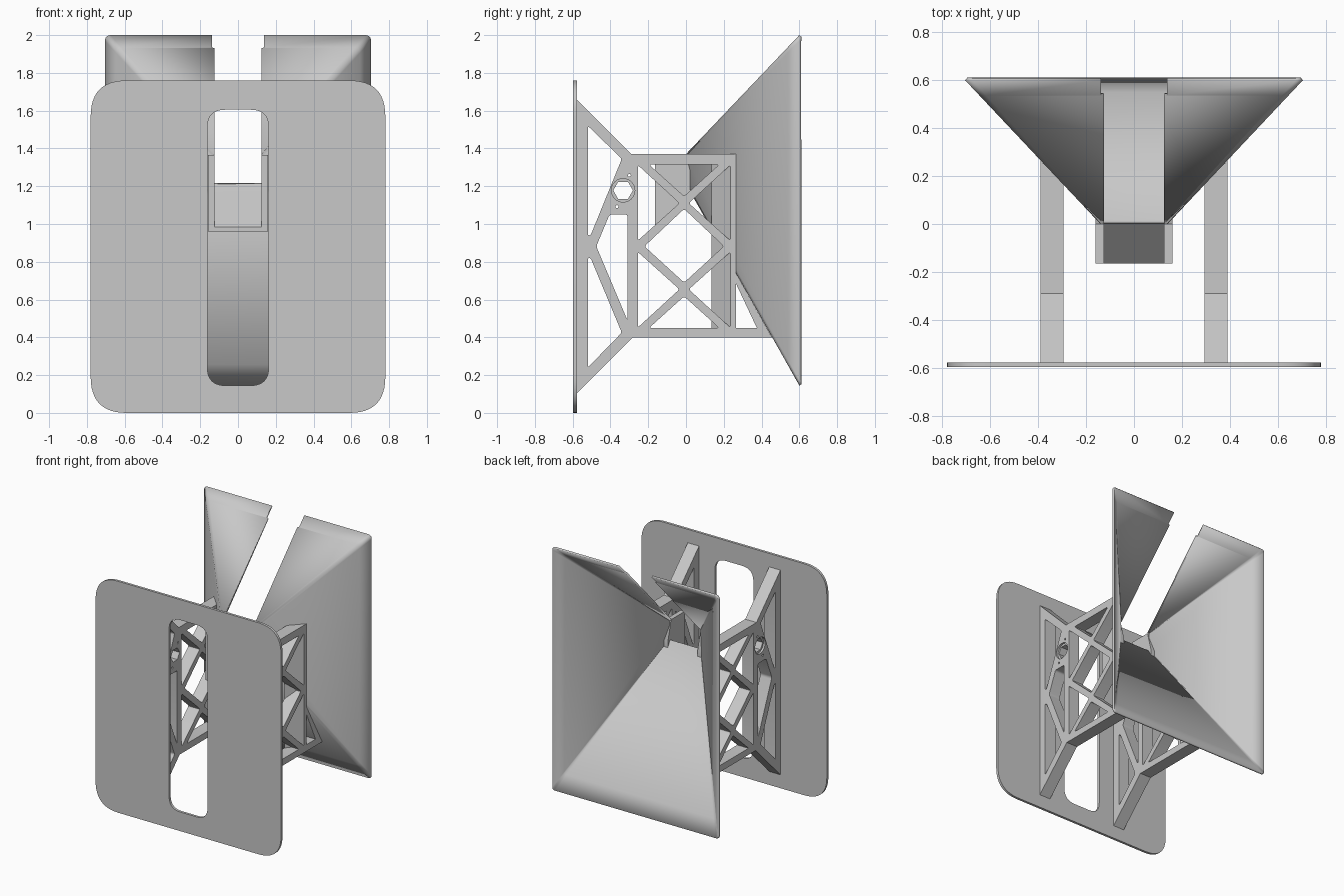
import bpy, bmesh
from math import cos, sin, pi, radians
from mathutils import Vector

if "Cube" in bpy.data.objects:
    bpy.data.objects.remove(bpy.data.objects["Cube"], do_unlink=True)

grey = bpy.data.materials.new("light_grey")
grey.use_nodes = True
COLOUR = (0.58, 0.58, 0.58, 1)
grey.diffuse_color = COLOUR
grey.node_tree.nodes["Principled BSDF"].inputs["Base Color"].default_value = COLOUR


def rounded(points, radius, steps=6):
    """Polygon with its corners eased by short quadratic arcs."""
    result = []
    for i, p in enumerate(points):
        p = Vector(p)
        a = Vector(points[i - 1]) - p
        b = Vector(points[(i + 1) % len(points)]) - p
        start = p + a.normalized() * min(radius, a.length * 0.45)
        end = p + b.normalized() * min(radius, b.length * 0.45)
        for k in range(steps + 1):
            t = k / steps
            w = 0.6 * t * (1 - t) * 2
            s, e = (1 - t) ** 2, t ** 2
            q = (start * s + p * w / 0.6 + end * e)
            result.append(tuple(q))
    return result


def circle(cx, cy, r, n=24):
    return [(cx + r * cos(2 * pi * i / n), cy + r * sin(2 * pi * i / n)) for i in range(n)]


def rectangle(x0, x1, y0, y1):
    return [(x0, y0), (x1, y0), (x1, y1), (x0, y1)]


def finish(name, bm, merge=True):
    if merge:
        bmesh.ops.remove_doubles(bm, verts=bm.verts, dist=0.0002)
        bmesh.ops.recalc_face_normals(bm, faces=bm.faces)
    mesh = bpy.data.meshes.new(name)
    bm.to_mesh(mesh)
    bm.free()
    mesh.materials.append(grey)
    obj = bpy.data.objects.new(name, mesh)
    bpy.context.collection.objects.link(obj)
    bpy.ops.object.select_all(action='DESELECT')
    obj.select_set(True)
    bpy.context.view_layer.objects.active = obj
    bpy.ops.object.shade_smooth_by_angle(angle=radians(30))
    return obj


def panel(name, loops, axis, lo, hi, side=1, cut=None):
    """Extrude an outline with holes along an axis; side -1 mirrors in x."""
    curve = bpy.data.curves.new(name, 'CURVE')
    curve.dimensions = '2D'
    curve.fill_mode = 'BOTH'
    curve.extrude = (hi - lo) / 2
    for loop in loops:
        spline = curve.splines.new('POLY')
        spline.points.add(len(loop) - 1)
        for point, (u, v) in zip(spline.points, loop):
            point.co = (u, v, 0, 1)
        spline.use_cyclic_u = True
    temp = bpy.data.objects.new("outline", curve)
    bpy.context.collection.objects.link(temp)
    graph = bpy.context.evaluated_depsgraph_get()
    mesh = bpy.data.meshes.new_from_object(temp.evaluated_get(graph))
    bm = bmesh.new()
    bm.from_mesh(mesh)
    bpy.data.objects.remove(temp, do_unlink=True)
    bpy.data.meshes.remove(mesh)
    for vert in bm.verts:
        u, v, w = vert.co
        w += (lo + hi) / 2
        vert.co = {'X': (w, u, v), 'Y': (u, w, v), 'Z': (u, v, w)}[axis]
    if cut:
        bmesh.ops.bisect_plane(bm, geom=bm.verts[:] + bm.edges[:] + bm.faces[:],
                               plane_co=cut[0], plane_no=cut[1], clear_outer=True)
    for vert in bm.verts:
        vert.co.x *= side
    return finish(name, bm)


# Front plate with a tall slot
panel("front_plate", [rounded(rectangle(-0.78, 0.78, 0, 1.76), 0.19, 12),
                      rounded(rectangle(-0.162, 0.162, 0.145, 1.605), 0.095, 10)],
      'Y', -0.597, -0.578)

# Truss outline and openings, in y and z
truss = [(-0.58, 1.66), (-0.29, 1.37), (0.265, 1.37), (0.265, 0.4), (-0.28, 0.4), (-0.58, 0.1)]
MID_Y, MID_Z = -0.01, 0.882
openings = [
    [(-0.52, 1.52), (-0.34, 1.345), (-0.505, 0.94), (-0.52, 0.94)],
    [(-0.52, 0.82), (-0.505, 0.82), (-0.34, 0.425), (-0.52, 0.24)],
    [(-0.405, 1.05), (-0.31, 1.05), (-0.31, 0.49), (-0.475, MID_Z)],
    [(-0.22, MID_Z), (MID_Y, 1.08), (0.2, MID_Z), (MID_Y, 0.69)],
]
for up in (1, -1):
    openings.append([(-0.195, MID_Z + up * 0.432), (0.175, MID_Z + up * 0.432),
                     (MID_Y, MID_Z + up * 0.265)])
    for out in (1, -1):
        edge = MID_Y + out * 0.245
        openings.append([(edge, MID_Z + up * 0.43), (MID_Y + out * 0.025, MID_Z + up * 0.228),
                         (edge, MID_Z + up * 0.03)])
HUB = (-0.333, 1.178)
holes = [rounded(o, 0.014, 4) for o in openings]
holes += [circle(*HUB, 0.062), circle(-0.3, 1.258, 0.008, 10), circle(-0.366, 1.092, 0.008, 10)]

X_IN, X_OUT = 0.295, 0.39
slope_point, slope_normal = (0.14, 0, 0), (-1, 0.942, 0)
for label, side in (("left", 1), ("right", -1)):
    panel(label + "_truss", [truss] + holes, 'X', X_IN, X_OUT, side,
          (slope_point, slope_normal))
    # Slanted end wall lying against the funnel
    panel(label + "_truss_end", [[(X_IN, 0.135), (X_IN, 0.165), (X_OUT, 0.265), (X_OUT, 0.235)]],
          'Z', 0.4, 1.37, side)
    # Strut running under the funnel
    panel(label + "_funnel_strut", [[(0.14, 0.4), (0.455, 0.4), (0.262, 0.745), (0.262, 0.69),
                                     (0.375, 0.45), (0.14, 0.45)]], 'X', X_IN, X_OUT, side)
    # Hexagonal socket in the hub
    panel(label + "_hub_ring", [circle(*HUB, 0.0625), circle(*HUB, 0.052, 6)],
          'X', X_IN, X_OUT - 0.015, side)
    # Side wall of the throat
    panel(label + "_throat_wall", [[(-0.165, 0.96), (-0.165, 1.365), (0.0, 1.365),
                                    (0.04, 1.21), (0.04, 1.16)]], 'X', 0.125, 0.16, side)

# Sloped chute floor in the throat
panel("throat_ramp", [[(-0.165, 0.96), (-0.165, 0.985), (0.02, 1.17), (0.036, 1.17),
                       (0.042, 1.155)]], 'X', -0.16, 0.16)


# Four-sided funnel, open along the top
def funnel_ring(y, gap):
    t = y / 0.6
    half = 0.14 + 0.565 * t
    top, bottom = 1.37 + 0.63 * t, 1.21 - 1.065 * t
    r = 0.014 + 0.016 * t
    ring = [(gap, y, top)]
    for cx, cz, start in ((half - r, top - r, 90), (half - r, bottom + r, 0),
                          (r - half, bottom + r, -90), (r - half, top - r, -180)):
        for k in range(7):
            a = radians(start - 15 * k)
            ring.append((cx + r * cos(a), y, cz + r * sin(a)))
    return ring + [(-gap, y, top)]


bm = bmesh.new()
rings = [[bm.verts.new(p) for p in funnel_ring(y, gap)]
         for y, gap in ((0, 0.125), (0.535, 0.125), (0.537, 0.138), (0.6, 0.138))]
for a, b in zip(rings, rings[1:]):
    for i in range(len(a) - 1):
        bm.faces.new((a[i], a[i + 1], b[i + 1], b[i]))
funnel = finish("funnel", bm, merge=False)
shell = funnel.modifiers.new("wall", 'SOLIDIFY')
shell.thickness = 0.014
shell.offset = -1
